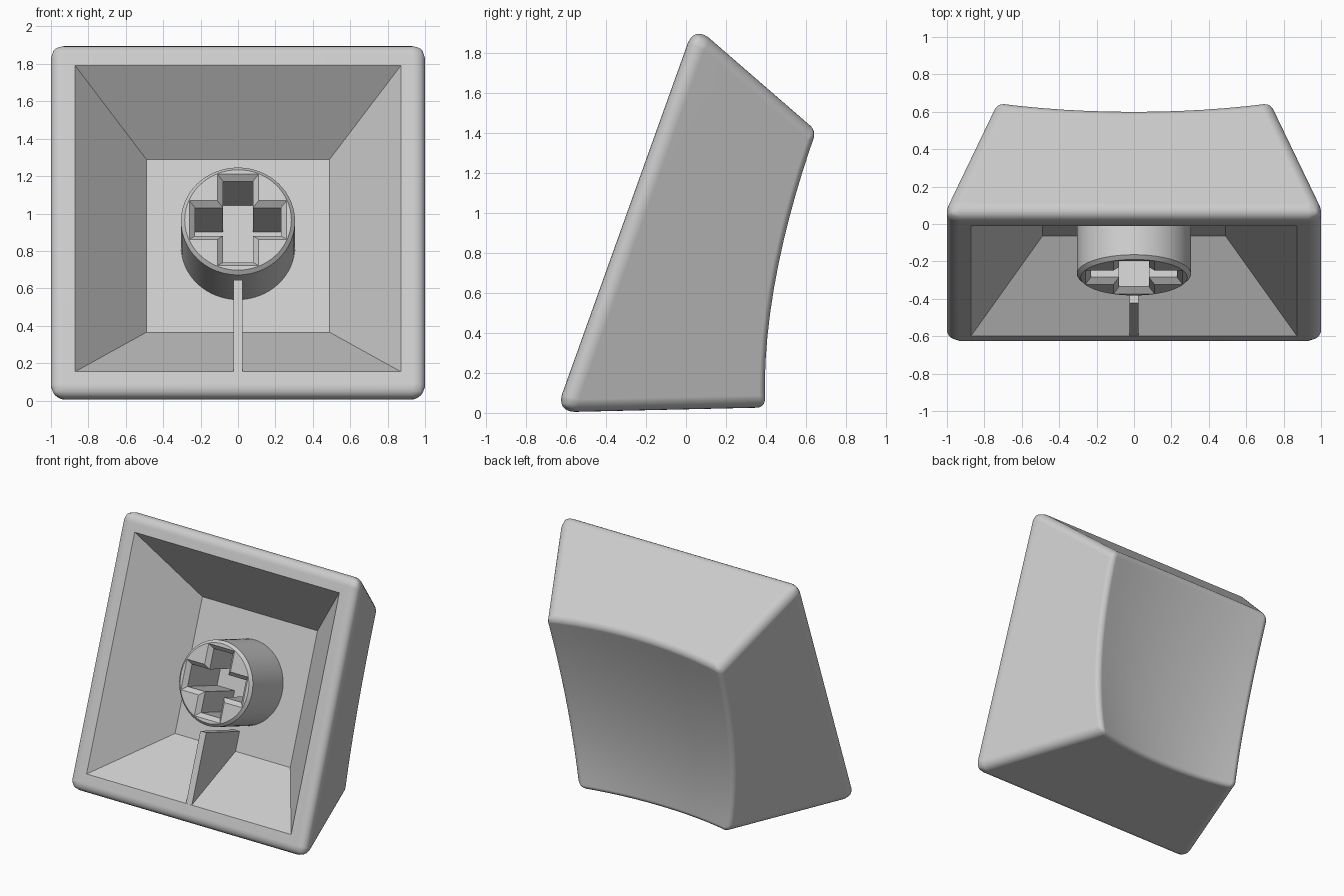
import bpy, bmesh, math
from mathutils import Matrix, Vector

old = bpy.data.objects.get("Cube")
if old:
    bpy.data.objects.remove(old, do_unlink=True)

grey = bpy.data.materials.new("light grey plastic")
grey.use_nodes = True
COLOUR = (0.6, 0.6, 0.6, 1)
grey.diffuse_color = COLOUR
grey.node_tree.nodes["Principled BSDF"].inputs["Base Color"].default_value = COLOUR


def make_object(name, bm):
    bmesh.ops.recalc_face_normals(bm, faces=bm.faces)
    mesh = bpy.data.meshes.new(name)
    bm.to_mesh(mesh)
    bm.free()
    mesh.materials.append(grey)
    obj = bpy.data.objects.new(name, mesh)
    bpy.context.collection.objects.link(obj)
    return obj


def activate(obj):
    bpy.ops.object.select_all(action='DESELECT')
    obj.select_set(True)
    bpy.context.view_layer.objects.active = obj


def cut(obj, cutter):
    cutter.hide_render = True
    mod = obj.modifiers.new("cut", 'BOOLEAN')
    mod.object = cutter
    mod.solver = 'EXACT'
    activate(obj)
    for m in list(obj.modifiers):
        bpy.ops.object.modifier_apply(modifier=m.name)
    bpy.data.objects.remove(cutter, do_unlink=True)


def smooth(obj, degrees=32):
    activate(obj)
    bpy.ops.object.shade_smooth_by_angle(angle=math.radians(degrees))
    obj.modifiers.new("clean shading", 'WEIGHTED_NORMAL').keep_sharp = True


def loft(rings):
    """Closed solid through rings of equal point count."""
    bm = bmesh.new()
    loops = [[bm.verts.new(p) for p in ring] for ring in rings]
    for a, b in zip(loops, loops[1:]):
        for i in range(len(a)):
            j = (i + 1) % len(a)
            bm.faces.new((a[i], a[j], b[j], b[i]))
    bm.faces.new(loops[0])
    bm.faces.new(loops[-1])
    return bm


def rect(half, bottom, top):
    """Rectangle across x between two (y, z) points."""
    return [Vector((sx * half, *p)) for sx, p in
            ((-1, bottom), (1, bottom), (1, top), (-1, top))]


# Shell: tapered block with a shallow dish in the back
N = 12
DISH = 0.075
front = rect(1.03, (-0.652, 0.003), (0.041, 1.938))
back = rect(0.735, (0.403, 0.027), (0.655, 1.406))
back[0].x, back[1].x = -0.635, 0.635


def blend(c, s, t):
    return c[0].lerp(c[1], s).lerp(c[3].lerp(c[2], s), t)


def dish_point(i, j):
    s, t = i / N, j / N
    sink = DISH * (4 * s * (1 - s) + 4 * t * (1 - t))
    return blend(back, s, t).lerp(blend(front, s, t), sink)


bm = bmesh.new()
grid = [[bm.verts.new(dish_point(i, j)) for j in range(N + 1)] for i in range(N + 1)]
for i in range(N):
    for j in range(N):
        bm.faces.new((grid[i][j], grid[i + 1][j], grid[i + 1][j + 1], grid[i][j + 1]))
rim = [bm.verts.new(p) for p in front]
bm.faces.new(rim)
sides = [[col[0] for col in grid], grid[N],
         [col[N] for col in reversed(grid)], grid[0][::-1]]
for k, chain in enumerate(sides):
    bm.faces.new([rim[(k + 1) % 4], rim[k]] + chain)

# Rounding: widest on the open rim, narrowest round the dish
weight = bm.edges.layers.float.new("bevel_weight_edge")
for e in bm.edges:
    on_rim = sum(v in rim for v in e.verts)
    if on_rim == 2:
        e[weight] = 1.0
    elif on_rim == 1:
        e[weight] = 0.65
    elif any(len(f.verts) > 4 for f in e.link_faces):
        e[weight] = 0.37
shell = make_object("keycap_shell", bm)
bevel = shell.modifiers.new("rounding", 'BEVEL')
bevel.limit_method = 'WEIGHT'
bevel.width = 0.095
bevel.segments = 6

# Cavity: tapered hollow, starting a little ahead of the open rim
mouth = rect(0.87, (-0.597, 0.155), (-0.011, 1.79))
floor = rect(0.49, (-0.065, 0.365), (0.267, 1.29))
ahead = [m + (m - f) * 0.1 for m, f in zip(mouth, floor)]
cut(shell, make_object("cavity_cutter", loft([ahead, floor])))
smooth(shell)

# Stem: chamfered post square to the cavity floor, with a cross socket
LENGTH = 0.41
tilt = Matrix.Translation((0, 0.10, 0.827)) @ Matrix.Rotation(math.radians(70.25), 4, 'X')


def circle(r, h, count=64):
    return [(r * math.cos(2 * math.pi * i / count),
             r * math.sin(2 * math.pi * i / count), h) for i in range(count)]


def cross(arm, half, h):
    quarter = [(arm, -half), (arm, half), (half, half)]
    return [Matrix.Rotation(k * math.pi / 2, 3, 'Z') @ Vector((x, y, h))
            for k in range(4) for x, y in quarter]


stem = make_object("stem", loft([circle(0.305, -0.03), circle(0.305, LENGTH - 0.02),
                                 circle(0.285, LENGTH)]))
socket = make_object("socket_cutter", loft([
    cross(0.23, 0.08, -0.06), cross(0.23, 0.08, LENGTH - 0.03),
    cross(0.27, 0.12, LENGTH + 0.01)]))
for obj in (stem, socket):
    obj.data.transform(tilt)
cut(stem, socket)
smooth(stem, 25)

# Rib: thin plate from the cavity floor up towards the stem
side = [(-0.597, 0.155), (-0.422, 0.645), (0.0, 0.495), (-0.04, 0.33)]
make_object("support_rib", loft([[(x, *p) for p in side] for x in (-0.025, 0.025)]))
